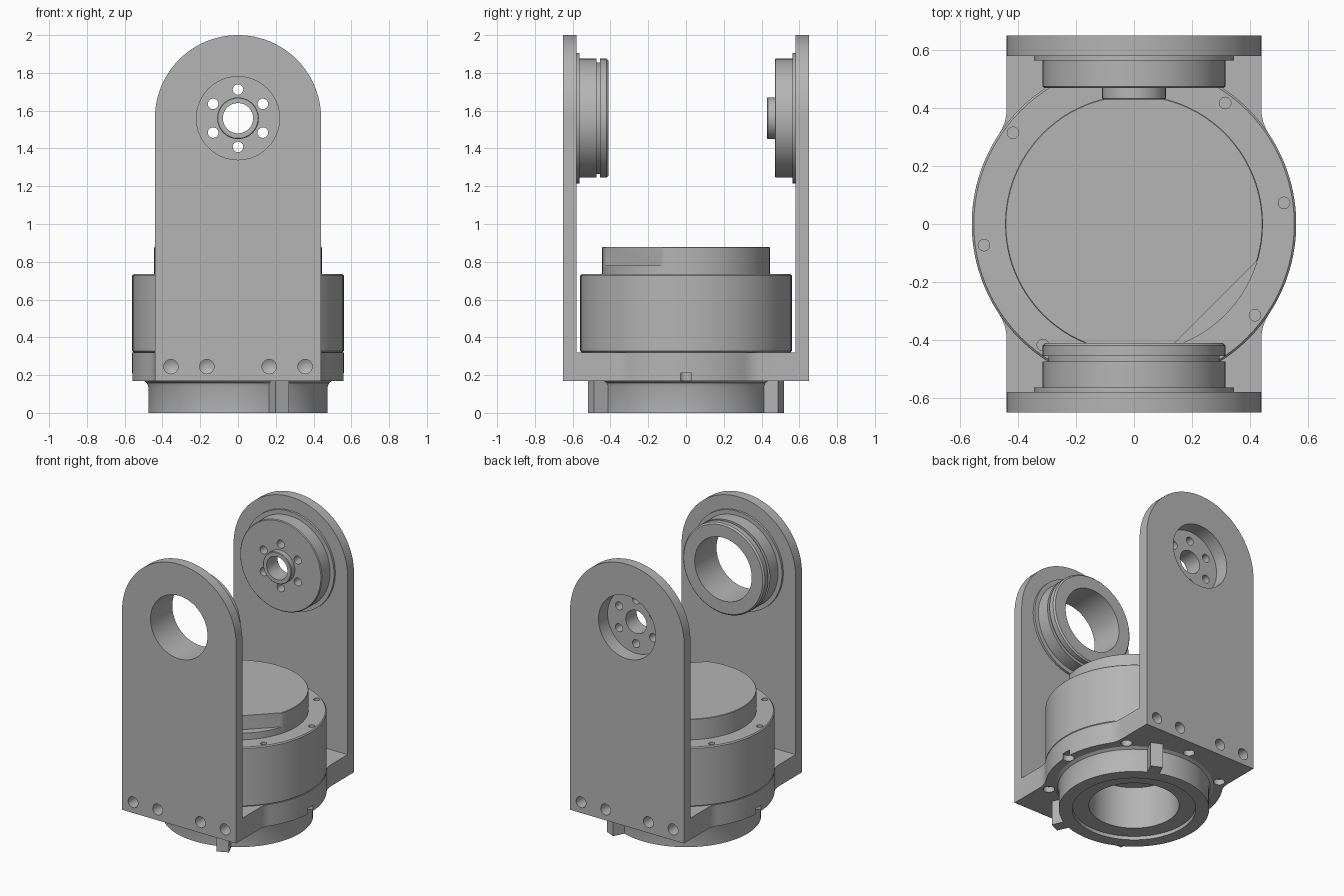
import bpy, bmesh, math
from mathutils import Vector, Matrix

cube = bpy.data.objects.get("Cube")
if cube:
    bpy.data.objects.remove(cube, do_unlink=True)

GREY = (0.46, 0.46, 0.46, 1.0)
metal = bpy.data.materials.new("machined grey")
metal.use_nodes = True
metal.diffuse_color = GREY
metal.node_tree.nodes["Principled BSDF"].inputs["Base Color"].default_value = GREY

PIVOT_Z = 1.56          # height of the tilt axis
parts = []


def make(name, bm, part=True):
    bmesh.ops.remove_doubles(bm, verts=bm.verts, dist=1e-5)
    bmesh.ops.recalc_face_normals(bm, faces=bm.faces)
    mesh = bpy.data.meshes.new(name)
    bm.to_mesh(mesh)
    bm.free()
    mesh.materials.append(metal)
    ob = bpy.data.objects.new(name, mesh)
    bpy.context.collection.objects.link(ob)
    if part:
        parts.append(ob)
    return ob


def lathe_bm(profile, axis="Z", segs=96):
    """Revolve a closed (radius, height) loop about the z axis or the tilt axis."""
    bm = bmesh.new()
    rings = []
    for i in range(segs):
        a = 2 * math.pi * i / segs
        c, s = math.cos(a), math.sin(a)
        rings.append([bm.verts.new((r * c, r * s, h) if axis == "Z"
                                   else (r * c, h, PIVOT_Z + r * s)) for r, h in profile])
    n = len(profile)
    for i in range(segs):
        p, q = rings[i], rings[(i + 1) % segs]
        for k in range(n):
            m = (k + 1) % n
            if profile[k][0] == 0 and profile[m][0] == 0:
                continue
            bm.faces.new((p[k], q[k], q[m], p[m]))
    return bm


def lathe(name, profile, axis="Z"):
    return make(name, lathe_bm(profile, axis))


def prism(name, outline, offset, to3d):
    bm = bmesh.new()
    face = bm.faces.new([bm.verts.new(to3d(*p)) for p in outline])
    ext = bmesh.ops.extrude_face_region(bm, geom=[face])
    bmesh.ops.translate(bm, vec=offset,
                        verts=[g for g in ext["geom"] if isinstance(g, bmesh.types.BMVert)])
    return make(name, bm)


def drill(bm, start, direction, radius, depth, tip=0.0, segs=24):
    """Add a drill shape; tip adds a conical end."""
    d = Vector(direction).normalized()
    rot = d.to_track_quat("Z", "Y").to_matrix().to_4x4()
    for r2, length, z0 in ((radius, depth, 0), (0, tip, depth)):
        if length:
            mat = Matrix.Translation(Vector(start) + d * (z0 + length / 2)) @ rot
            bmesh.ops.create_cone(bm, cap_ends=r2 > 0 and not tip, segments=segs,
                                  radius1=radius, radius2=r2, depth=length, matrix=mat)
    if tip:
        bmesh.ops.remove_doubles(bm, verts=bm.verts, dist=1e-5)
        bmesh.ops.holes_fill(bm, edges=[e for e in bm.edges if e.is_boundary], sides=0)


def cut(obs, bm):
    cutter = make("hole_cutter", bm, part=False)
    cutter.hide_render = True
    for ob in obs:
        mod = ob.modifiers.new("holes", "BOOLEAN")
        mod.operation, mod.solver, mod.object = "DIFFERENCE", "EXACT", cutter
        bpy.context.view_layer.objects.active = ob
        bpy.ops.object.modifier_apply(modifier=mod.name)
    bpy.data.objects.remove(cutter, do_unlink=True)


def polar(r, deg, z):
    a = math.radians(deg)
    return (r * math.cos(a), r * math.sin(a), z)


# Upright arms with rounded tops
arch = [(-0.44, 0.17), (0.44, 0.17)]
arch += [(0.44 * math.cos(math.pi * i / 48), PIVOT_Z + 0.44 * math.sin(math.pi * i / 48))
         for i in range(49)]
arms = [prism(name, arch, (0, 0.07, 0), lambda x, z, y=y: (x, y, z))
        for name, y in (("front_arm", -0.65), ("rear_arm", 0.58))]

# Base plate: disc blended into a rectangle with concave fillets
R, F = 0.56, 0.15
cx = 0.44 + F
cy = math.sqrt((R + F) ** 2 - cx ** 2)
t = math.atan2(cy, cx)
quarter = [(R * math.cos(t * i / 16), R * math.sin(t * i / 16)) for i in range(17)]
quarter += [(cx - F * math.cos(t * (1 - i / 6)), cy - F * math.sin(t * (1 - i / 6)))
            for i in range(1, 7)]
quarter.append((0.44, 0.58))
half = quarter + [(-x, y) for x, y in reversed(quarter)]
outline = half + [(x, -y) for x, y in reversed(half[1:-1])]
base = prism("base_plate", outline, (0, 0, 0.15), lambda x, y: (x, y, 0.17))

# Bores, bolt holes and underside screw holes of the bracket
bm = bmesh.new()
drill(bm, (0, -0.8, PIVOT_Z), (0, 1, 0), 0.22, 1.6, segs=96)
cut(arms, bm)
for side, arm in zip((-1, 1), arms):
    bm = bmesh.new()
    for x in (-0.355, -0.165, 0.165, 0.355):
        drill(bm, (x, side * 0.70, 0.245), (0, -side, 0), 0.038, 0.17, 0.022)
    cut([arm, base], bm)
bm = bmesh.new()
drill(bm, (0, 0, 0.1), (0, 0, 1), 0.285, 0.4, segs=96)
for i in range(8):
    drill(bm, polar(0.54, 45 * i, 0.13), (0, 0, 1), 0.036, 0.08)
cut([base], bm)

# Lower mounting ring with two lugs
lathe("mounting_ring", [(0.285, 0.025), (0.39, 0.025), (0.39, 0), (0.475, 0), (0.475, 0.14),
                        (0.482, 0.158), (0.5, 0.17), (0.285, 0.17)])
for name, angle in (("front_lug", -65), ("rear_lug", 65)):
    bm = bmesh.new()
    bmesh.ops.create_cube(bm, size=1, matrix=Matrix.Rotation(math.radians(angle), 4, "Z")
                          @ Matrix.Translation((0.5, 0, 0.085)) @ Matrix.Diagonal((0.11, 0.08, 0.17, 1)))
    make(name, bm)

# Motor housing with a ring of screw holes on top
motor = lathe("motor_housing", [(0, 0.38), (0.12, 0.38), (0.12, 0.32), (0.553, 0.32),
                                (0.56, 0.327), (0.56, 0.727), (0.553, 0.734), (0, 0.734)])
bm = bmesh.new()
for i in range(8):
    drill(bm, polar(0.523, 8 + 45 * i, 0.715), (0, 0, 1), 0.02, 0.05)
cut([motor], bm)

# Turntable: full lower disc, upper disc with a flat side
lathe("turntable_step", [(0, 0.73), (0.445, 0.73), (0.445, 0.78), (0, 0.78)])
bm = lathe_bm([(0, 0.78), (0.445, 0.78), (0.445, 0.875), (0.442, 0.878), (0, 0.878)])
bmesh.ops.remove_doubles(bm, verts=bm.verts, dist=1e-5)
flat = Vector((1, -1, 0)).normalized()
bmesh.ops.bisect_plane(bm, geom=bm.verts[:] + bm.edges[:] + bm.faces[:], dist=1e-6,
                       plane_co=flat * 0.39, plane_no=flat, clear_outer=True)
bmesh.ops.holes_fill(bm, edges=[e for e in bm.edges if e.is_boundary], sides=0)
make("turntable_top", bm)

# Front bearing ring with a groove
lathe("front_bearing", [(0.22, -0.58), (0.345, -0.58), (0.345, -0.565), (0.315, -0.565),
                        (0.315, -0.475), (0.295, -0.475), (0.295, -0.455), (0.315, -0.455),
                        (0.315, -0.42), (0.305, -0.41), (0.22, -0.41)], "Y")

# Rear hub with a central boss and six holes
hub = lathe("rear_hub", [(0.08, 0.43), (0.106, 0.43), (0.11, 0.434), (0.11, 0.47), (0.31, 0.47),
                         (0.315, 0.475), (0.315, 0.565), (0.345, 0.565), (0.345, 0.58),
                         (0.22, 0.58), (0.22, 0.55), (0.08, 0.55)], "Y")
bm = bmesh.new()
for i in range(6):
    x, z, _ = polar(0.152, 90 + 60 * i, 0)
    drill(bm, (x, 0.4, PIVOT_Z + z), (0, 1, 0), 0.028, 0.2)
cut([hub], bm)

# Smooth curved walls, keep machined edges sharp
bpy.ops.object.select_all(action="DESELECT")
for ob in parts:
    ob.select_set(True)
bpy.context.view_layer.objects.active = parts[0]
bpy.ops.object.shade_smooth_by_angle(angle=math.radians(30))
